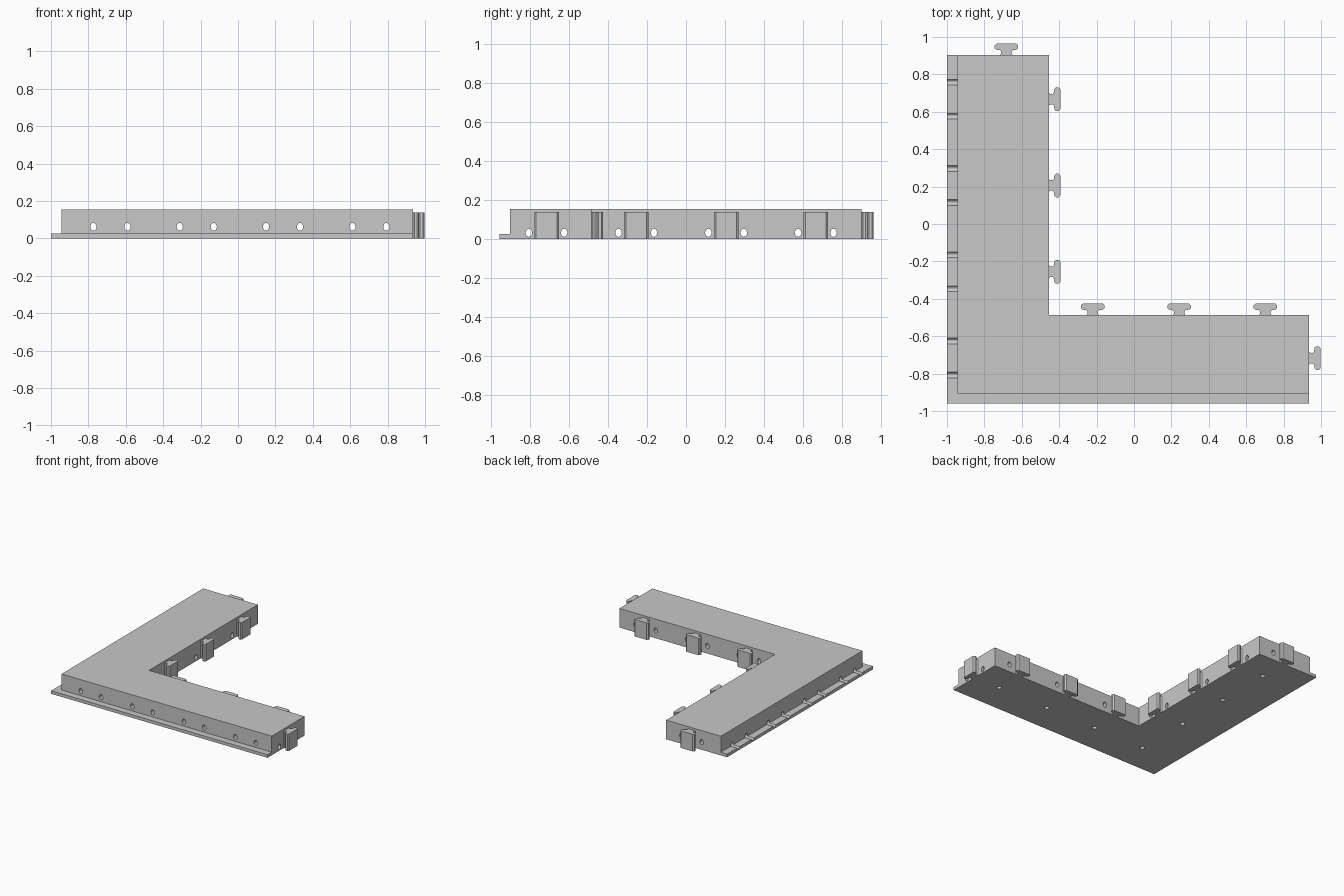
import bpy
import bmesh
from math import cos, sin, tau
from mathutils import Matrix, Vector

if "Cube" in bpy.data.objects:
    bpy.data.objects.remove(bpy.data.objects["Cube"], do_unlink=True)

grey = bpy.data.materials.new("plain grey")
grey.use_nodes = True
COLOUR = (0.58, 0.58, 0.58, 1)
grey.diffuse_color = COLOUR
grey.node_tree.nodes["Principled BSDF"].inputs["Base Color"].default_value = COLOUR


def add_prism(bm, outline, z0, z1, matrix=Matrix()):
    """Extrude a flat outline from z0 to z1, then place it."""
    face = bm.faces.new([bm.verts.new(matrix @ Vector((x, y, z0))) for x, y in outline])
    new = bmesh.ops.extrude_face_region(bm, geom=[face])["geom"]
    top = [v for v in new if isinstance(v, bmesh.types.BMVert)]
    bmesh.ops.translate(bm, verts=top, vec=matrix.to_3x3() @ Vector((0, 0, z1 - z0)))


def make_object(name, bm):
    bmesh.ops.recalc_face_normals(bm, faces=bm.faces)
    mesh = bpy.data.meshes.new(name)
    bm.to_mesh(mesh)
    bm.free()
    mesh.materials.append(grey)
    obj = bpy.data.objects.new(name, mesh)
    bpy.context.collection.objects.link(obj)
    return obj


def ellipse(rx, ry, sides=16):
    return [(rx * cos(tau * i / sides), ry * sin(tau * i / sides)) for i in range(sides)]


# Key dimensions
RIGHT, BACK, FRONT = 0.936, 0.903, -0.96
INNER_X, INNER_Y = -0.455, -0.487
WALL_X, WALL_Y = -0.944, -0.906
HEIGHT, LIP = 0.155, 0.025
STEP = 0.4615
xs = [-0.682 + STEP * i for i in range(4)]
ys = [-0.717 + STEP * i for i in range(4)]
PAIR = 0.091

# L-shaped body
bm = bmesh.new()
add_prism(bm, [(-1, FRONT), (RIGHT, FRONT), (RIGHT, INNER_Y), (INNER_X, INNER_Y),
               (INNER_X, BACK), (-1, BACK)], 0, HEIGHT)
body = make_object("corner_body", bm)

# Cutter leaving the low lip along the two outer sides
cutters = []
bm = bmesh.new()
add_prism(bm, [(-1.1, -1.1), (1.1, -1.1), (1.1, WALL_Y), (WALL_X, WALL_Y),
               (WALL_X, 1.1), (-1.1, 1.1)], LIP, 0.3)
cutters.append(make_object("lip_cutter", bm))

# Cross holes running front to back
bm = bmesh.new()
for x in xs:
    for side in (-PAIR, PAIR):
        place = Matrix.Translation((x + side, 0, 0.062)) @ Matrix.Rotation(tau / 4, 4, "X")
        add_prism(bm, ellipse(0.0165, 0.021), -1.2, 1.2, place)
cutters.append(make_object("front_hole_cutter", bm))

# Lower cross holes running side to side, which also groove the left lip
bm = bmesh.new()
for y in ys:
    for side in (-PAIR, PAIR):
        place = Matrix.Translation((0, y + side, 0.032)) @ Matrix.Rotation(tau / 4, 4, "Y")
        add_prism(bm, ellipse(0.021, 0.0165), -1.2, 1.2, place)
cutters.append(make_object("side_hole_cutter", bm))

# Blind holes in the underside
bm = bmesh.new()
for x, y in [(x, ys[0]) for x in xs] + [(xs[0], y) for y in ys[1:]]:
    add_prism(bm, ellipse(0.018, 0.018), -0.1, 0.09, Matrix.Translation((x, y, 0)))
cutters.append(make_object("bottom_hole_cutter", bm))

bpy.context.view_layer.objects.active = body
for cutter in cutters:
    cutter.hide_render = True
    cut = body.modifiers.new(cutter.name, "BOOLEAN")
    cut.operation = "DIFFERENCE"
    cut.solver = "EXACT"
    cut.object = cutter
    bpy.ops.object.modifier_apply(modifier=cut.name)
for cutter in cutters:
    bpy.data.objects.remove(cutter, do_unlink=True)

# T-shaped connectors: half profile mirrored, pointing along +y
half = [(0.034, 0), (0.028, 0.008), (0.028, 0.02), (0.036, 0.027), (0.054, 0.029),
        (0.063, 0.037), (0.063, 0.052), (0.053, 0.061)]
profile = half + [(-x, y) for x, y in reversed(half)]
spots = [("back_connector", xs[0], BACK, 0), ("right_connector", RIGHT, ys[0], -tau / 4)]
spots += [("inner_back_connector", x, INNER_Y, 0) for x in xs[1:]]
spots += [("inner_side_connector", INNER_X, y, -tau / 4) for y in ys[1:]]
for name, x, y, turn in spots:
    bm = bmesh.new()
    place = Matrix.Translation((x, y, 0)) @ Matrix.Rotation(turn, 4, "Z")
    add_prism(bm, profile, 0, 0.138, place)
    make_object(name, bm)
